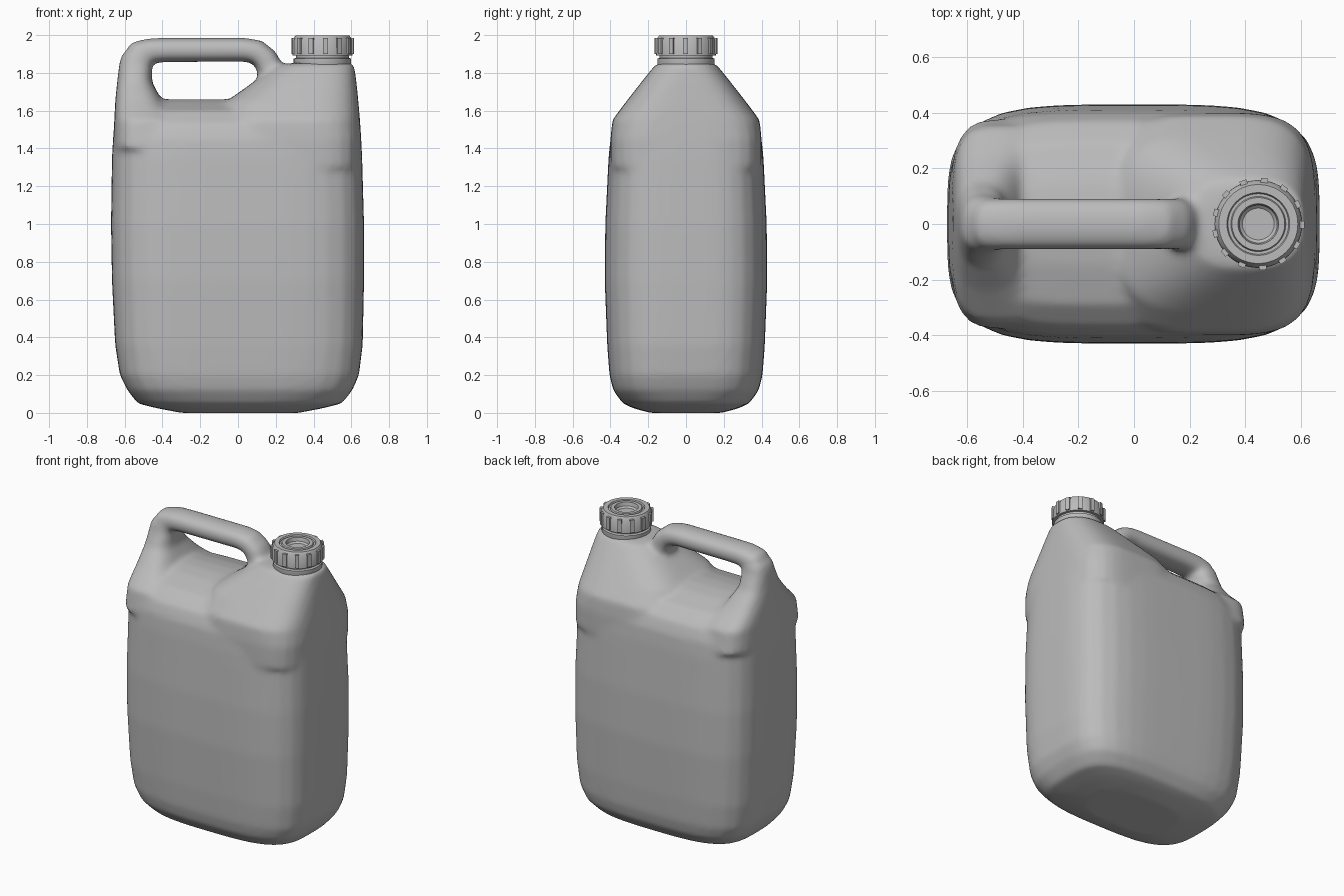
import bpy, bmesh
from math import sin, cos, pi, radians
from mathutils import Vector, Matrix

cube = bpy.data.objects.get("Cube")
if cube:
    bpy.data.objects.remove(cube, do_unlink=True)


def material(name, value):
    m = bpy.data.materials.new(name)
    m.use_nodes = True
    m.diffuse_color = (value, value, value, 1)
    m.node_tree.nodes["Principled BSDF"].inputs["Base Color"].default_value = m.diffuse_color
    return m


plastic = material("grey plastic", 0.5)


def superellipse(center, u, v, n, count=48):
    pts = []
    for i in range(count):
        c, s = cos(2 * pi * i / count), sin(2 * pi * i / count)
        r = (abs(c) ** n + abs(s) ** n) ** (-1 / n)
        pts.append(center + u * c * r + v * s * r)
    return pts


def loft(bm, rings):
    loops = [[bm.verts.new(p) for p in ring] for ring in rings]
    for a, b in zip(loops, loops[1:]):
        for i in range(len(a)):
            j = (i + 1) % len(a)
            bm.faces.new((a[i], a[j], b[j], b[i]))
    bm.faces.new(loops[0][::-1])
    bm.faces.new(loops[-1])


def stack(bm, sections):
    # Each section: height, left x, right x, half depth, squareness
    loft(bm, [superellipse(Vector(((a + b) / 2, 0, z)), Vector(((b - a) / 2, 0, 0)),
                           Vector((0, d, 0)), n) for z, a, b, d, n in sections])


def finish(bm, name, mat):
    bmesh.ops.recalc_face_normals(bm, faces=bm.faces)
    mesh = bpy.data.meshes.new(name)
    bm.to_mesh(mesh)
    bm.free()
    mesh.materials.append(mat)
    obj = bpy.data.objects.new(name, mesh)
    bpy.context.collection.objects.link(obj)
    return obj


def lathe(name, profile, center, mat):
    bm = bmesh.new()
    steps = 48
    loft(bm, [[Vector((center + r * cos(2 * pi * i / steps), r * sin(2 * pi * i / steps), z))
               for i in range(steps)] for r, z in profile])
    obj = finish(bm, name, mat)
    bpy.ops.object.select_all(action="DESELECT")
    obj.select_set(True)
    bpy.context.view_layer.objects.active = obj
    bpy.ops.object.shade_smooth_by_angle(angle=radians(35))
    return obj


bm = bmesh.new()
# Main tank with a low domed top under the handle
stack(bm, [
    (0.0, -0.30, 0.32, 0.19, 3), (0.025, -0.43, 0.45, 0.28, 3.2),
    (0.05, -0.53, 0.55, 0.335, 3.5), (0.12, -0.585, 0.605, 0.385, 4),
    (0.2, -0.625, 0.64, 0.405, 4), (0.36, -0.65, 0.66, 0.417, 4),
    (0.7, -0.667, 0.667, 0.43, 4), (1.0, -0.672, 0.667, 0.427, 4),
    (1.35, -0.667, 0.657, 0.41, 4), (1.45, -0.662, 0.652, 0.40, 4),
    (1.53, -0.655, 0.645, 0.37, 4), (1.60, -0.65, 0.64, 0.29, 4),
    (1.645, -0.63, 0.60, 0.15, 3), (1.66, -0.5, 0.4, 0.05, 3)])
# Sloped shoulder under the spout
stack(bm, [
    (1.3, -0.1, 0.65, 0.40, 4), (1.45, -0.1, 0.652, 0.40, 4),
    (1.55, -0.09, 0.646, 0.39, 3.6), (1.65, -0.06, 0.637, 0.315, 3.4),
    (1.75, 0.08, 0.627, 0.237, 3), (1.84, 0.2, 0.615, 0.165, 2.6),
    (1.852, 0.28, 0.605, 0.15, 2.2)])
# Rear post flaring into the tank
stack(bm, [
    (1.4, -0.66, -0.2, 0.38, 4), (1.55, -0.655, -0.32, 0.35, 3.5),
    (1.65, -0.65, -0.40, 0.24, 3), (1.75, -0.64, -0.455, 0.15, 2.6),
    (1.84, -0.63, -0.455, 0.11, 2.5), (1.9, -0.617, -0.45, 0.095, 2.5)])
# Handle tube swept along its path: x, z, half thickness
path = [(-0.545, 1.75, 0.09), (-0.54, 1.85, 0.085), (-0.515, 1.9, 0.08),
        (-0.46, 1.918, 0.066), (-0.38, 1.921, 0.064), (0.04, 1.922, 0.063),
        (0.1, 1.91, 0.066), (0.145, 1.875, 0.066), (0.18, 1.80, 0.075), (0.18, 1.66, 0.10)]
points = [Vector((x, 0, z)) for x, z, t in path]
rings = []
for i, p in enumerate(points):
    tangent = (points[min(i + 1, len(points) - 1)] - points[max(i - 1, 0)]).normalized()
    side = Vector((-tangent.z, 0, tangent.x))
    rings.append(superellipse(p, side * path[i][2], Vector((0, 0.093, 0)), 2.4))
loft(bm, rings)
body = finish(bm, "container_body", plastic)

# Fuse the moulded volumes and soften their joins
fuse = body.modifiers.new("fuse", "REMESH")
fuse.mode = "VOXEL"
fuse.voxel_size = 0.016
fuse.use_smooth_shade = True
soften = body.modifiers.new("soften", "SMOOTH")
soften.factor = 0.5
soften.iterations = 12

# Neck and screw cap
spout = 0.447
lathe("neck_collar", [(0.14, 1.80), (0.152, 1.845), (0.152, 1.875), (0.14, 1.88), (0.14, 1.92)],
      spout, plastic)
lathe("screw_cap", [(0.14, 1.893), (0.158, 1.893), (0.157, 1.975), (0.142, 1.999),
                    (0.113, 1.999), (0.109, 1.99), (0.099, 1.99), (0.095, 1.999),
                    (0.073, 1.999), (0.068, 1.975), (0.057, 1.965), (0.002, 1.965)],
      spout, plastic)

# Grip ribs around the cap
bm = bmesh.new()
count = 13
for i in range(count):
    turn = Matrix.Rotation(2 * pi * i / count + radians(82), 4, "Z")
    place = (Matrix.Translation((spout, 0, 1.943)) @ turn @ Matrix.Translation((0.157, 0, 0))
             @ Matrix.Diagonal((0.018, 0.026, 0.085, 1)))
    bmesh.ops.create_cube(bm, size=1, matrix=place)
finish(bm, "cap_grip_ribs", plastic)
